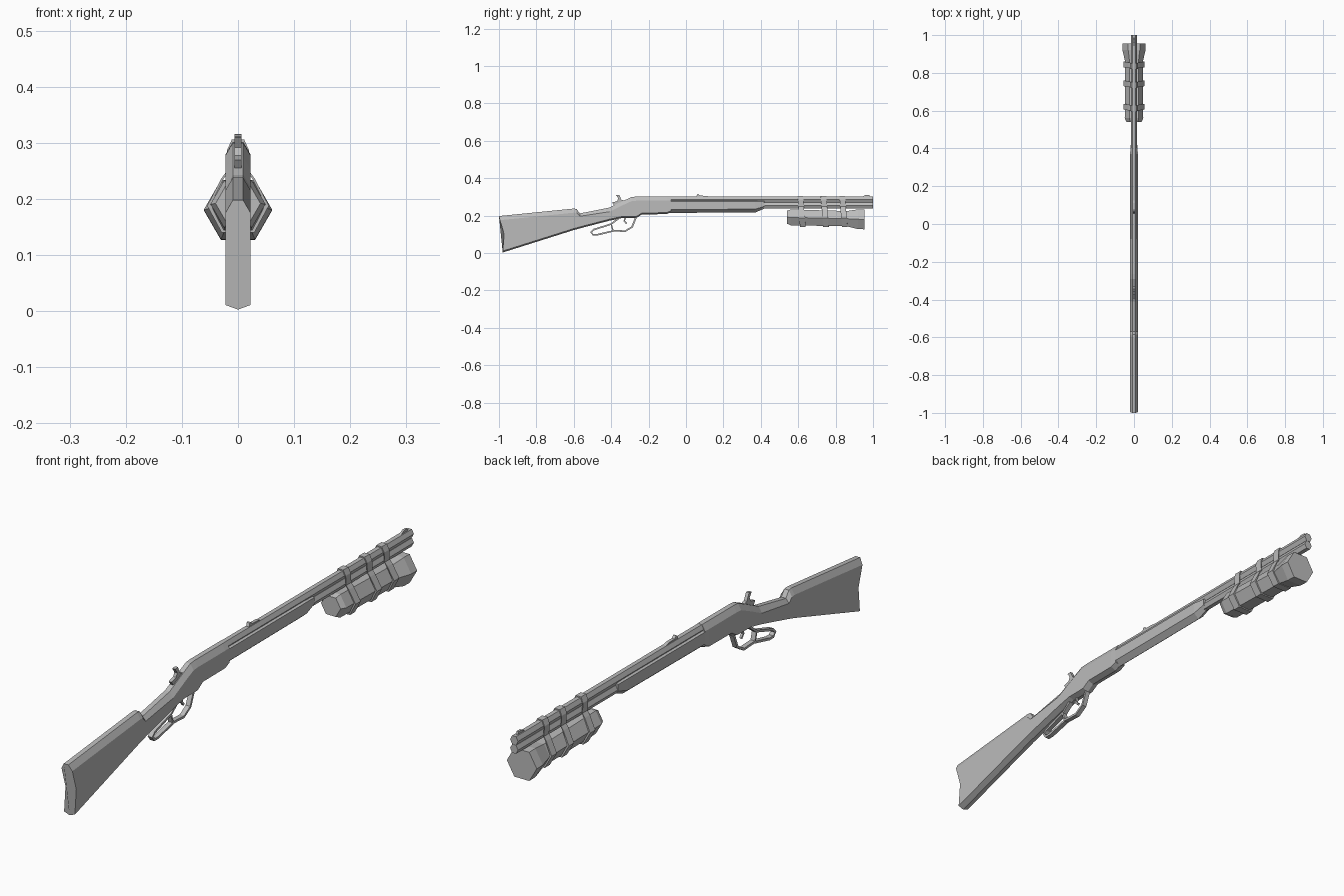
import bpy, bmesh, math
from mathutils import Vector

cube = bpy.data.objects.get("Cube")
if cube:
    bpy.data.objects.remove(cube)

grey = bpy.data.materials.new("plain_grey")
grey.use_nodes = True
grey.diffuse_color = (0.5, 0.5, 0.5, 1)
grey.node_tree.nodes["Principled BSDF"].inputs["Base Color"].default_value = (0.5, 0.5, 0.5, 1)


def finish(name, bm):
    bmesh.ops.recalc_face_normals(bm, faces=bm.faces)
    mesh = bpy.data.meshes.new(name)
    bm.to_mesh(mesh)
    bm.free()
    mesh.materials.append(grey)
    obj = bpy.data.objects.new(name, mesh)
    bpy.context.collection.objects.link(obj)
    return obj


def loft(name, rings, closed=False):
    """Skin a list of equal rings of points; cap the ends unless closed."""
    bm = bmesh.new()
    rows = [[bm.verts.new(p) for p in ring] for ring in rings]
    n = len(rows[0])
    for i in range(len(rows) if closed else len(rows) - 1):
        a, b = rows[i], rows[(i + 1) % len(rows)]
        for j in range(n):
            k = (j + 1) % n
            bm.faces.new((a[j], a[k], b[k], b[j]))
    if not closed:
        bm.faces.new(rows[0])
        bm.faces.new(rows[-1])
    return finish(name, bm)


def body_ring(y, top, bottom, half, keel=0.008, shoulder=0.022, cut=(0, 0, 0, 0, 0)):
    """Flat-topped section with chamfered shoulders and a shallow keel."""
    side = [(half * 0.42, top), (half, top - shoulder), (half, (top + bottom) / 2),
            (half, bottom + keel)]
    right = [(x, y + c, z) for (x, z), c in zip(side, cut)]
    left = [(-x, yy, z) for x, yy, z in reversed(right)]
    return right + [(0, y + cut[4], bottom)] + left


def hex_ring(y, z, rx, rz=None):
    rz = rz or rx
    return [(rx * math.cos(i * math.pi / 3), y, z + rz * math.sin(i * math.pi / 3))
            for i in range(6)]


def plate(name, outline, half):
    """Side outline in y, z given thickness across x."""
    return loft(name, [[(x, y, z) for y, z in outline] for x in (-half, half)])


def band(name, path, half, thick, closed=True):
    """Flat strip following a path in y, z."""
    pts = [Vector(p) for p in path]
    rings = []
    for i, p in enumerate(pts):
        prev = pts[i - 1] if closed or i else p
        nxt = pts[(i + 1) % len(pts)] if closed or i < len(pts) - 1 else p
        d = (nxt - prev).normalized()
        nrm = Vector((-d.y, d.x)) * thick / 2
        a, b = p + nrm, p - nrm
        rings.append([(-half, *a), (half, *a), (half, *b), (-half, *b)])
    return loft(name, rings, closed)


# Butt stock with a hollowed end
loft("stock", [
    body_ring(-1, 0.198, 0.003, 0.022, cut=(0, 0.005, 0.028, 0.02, 0.02)),
    body_ring(-0.6, 0.238, 0.123, 0.022),
    body_ring(-0.585, 0.236, 0.127, 0.022),
    body_ring(-0.568, 0.212, 0.132, 0.022, shoulder=0.015),
])

# Wrist and receiver
loft("receiver", [
    body_ring(-0.568, 0.212, 0.132, 0.022, shoulder=0.015),
    body_ring(-0.41, 0.243, 0.173, 0.022),
    body_ring(-0.345, 0.275, 0.187, 0.022),
    body_ring(-0.29, 0.3, 0.187, 0.022),
    body_ring(-0.265, 0.302, 0.188, 0.022),
    body_ring(-0.235, 0.302, 0.207, 0.022),
    body_ring(-0.105, 0.302, 0.208, 0.022),
    body_ring(-0.08, 0.302, 0.218, 0.021),
])

# Wooden fore grip
loft("fore_grip", [
    body_ring(-0.09, 0.283, 0.215, 0.021, 0.018, 0.006),
    body_ring(0.37, 0.283, 0.217, 0.021, 0.018, 0.006),
    body_ring(0.42, 0.28, 0.238, 0.017, 0.012, 0.006),
])

# Barrel and magazine tube
for name, z in (("barrel", 0.286), ("magazine_tube", 0.254)):
    loft(name, [hex_ring(y, z, 0.016, 0.018) for y in (-0.1, 1)])

# Sights, hammer and trigger
plate("front_sight", [(0.94, 0.3), (0.985, 0.3), (0.98, 0.311), (0.96, 0.311)], 0.004)
plate("rear_sight", [(0.055, 0.3), (0.13, 0.3), (0.11, 0.306), (0.075, 0.307),
                     (0.065, 0.316), (0.06, 0.314)], 0.006)
plate("hammer", [(-0.38, 0.25), (-0.32, 0.278), (-0.345, 0.285), (-0.358, 0.312),
                 (-0.374, 0.31), (-0.362, 0.292), (-0.368, 0.278), (-0.395, 0.27)], 0.006)
band("trigger", [(-0.325, 0.19), (-0.33, 0.172), (-0.318, 0.158)], 0.004, 0.008, False)

# Lever: finger loop and trigger guard
band("lever_loop", [(-0.4, 0.155), (-0.495, 0.125), (-0.508, 0.112), (-0.497, 0.098),
                    (-0.475, 0.098), (-0.39, 0.118)], 0.009, 0.009)
band("trigger_guard", [(-0.36, 0.186), (-0.4, 0.155), (-0.39, 0.12), (-0.325, 0.117),
                       (-0.288, 0.14), (-0.268, 0.19)], 0.009, 0.009, False)

# Torch under the barrel
loft("torch", [
    hex_ring(0.54, 0.192, 0.04),
    hex_ring(0.56, 0.191, 0.049),
    hex_ring(0.86, 0.184, 0.047),
    hex_ring(0.92, 0.181, 0.061),
    hex_ring(0.955, 0.18, 0.061),
])

# Straps tying the torch to the barrel
strap_half = [(0.011, 0.306), (0.02, 0.286), (0.02, 0.25), (0.03, 0.236), (0.055, 0.188), (0.029, 0.14)]
outline = strap_half + [(-x, z) for x, z in reversed(strap_half)]
centre = 0.22
for i, y in enumerate((0.618, 0.742, 0.842)):
    inner = [(x * 0.88, centre + (z - centre) * 0.94) for x, z in outline]
    rings = []
    for (ox, oz), (ix, iz) in zip(outline, inner):
        lean = (centre - oz) * 0.08
        rings.append([(ox, y - 0.015 + lean, oz), (ox, y + 0.015 + lean, oz),
                      (ix, y + 0.015 + lean, iz), (ix, y - 0.015 + lean, iz)])
    loft(f"strap_{i + 1}", rings, True)
